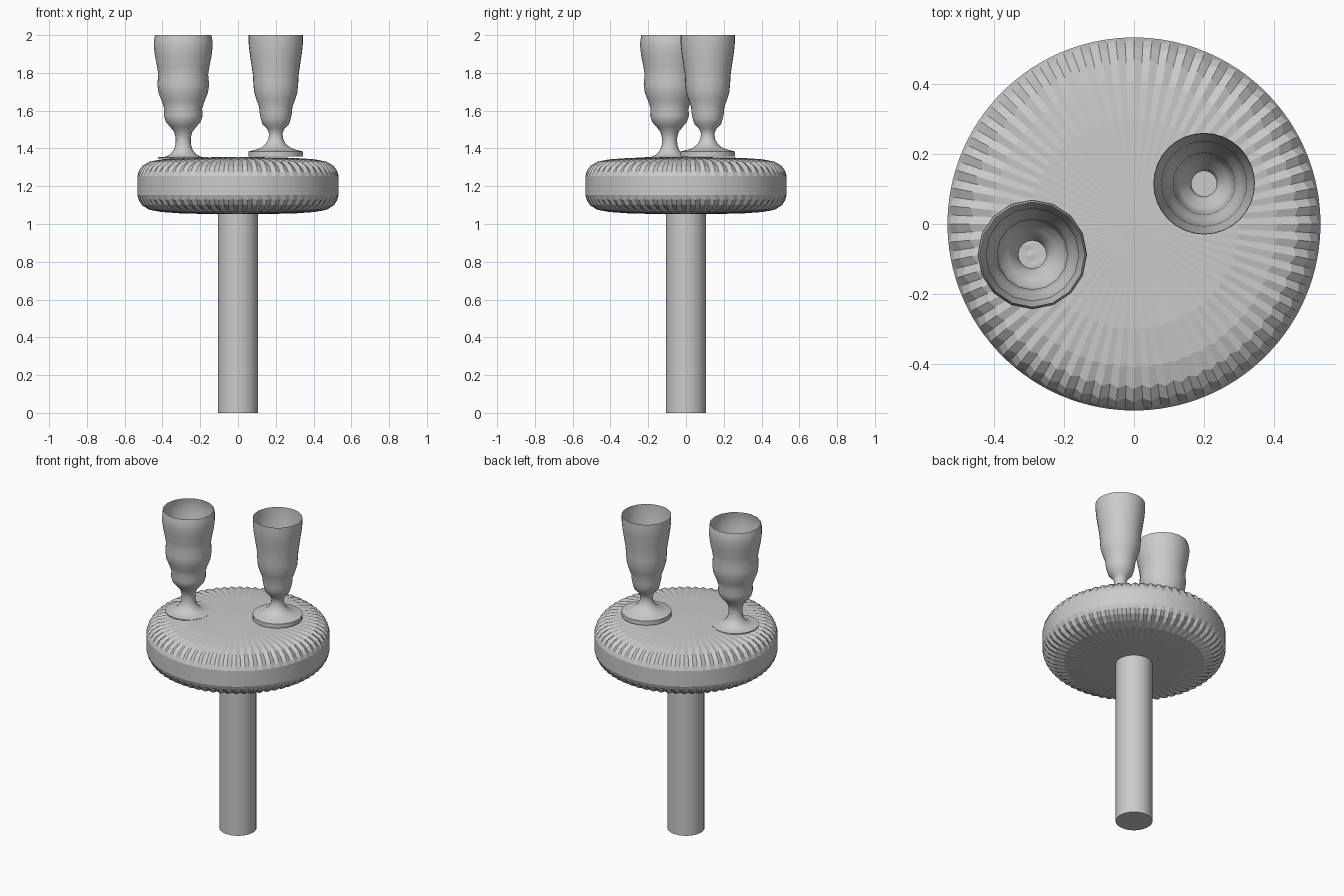
import bpy, bmesh, math

if "Cube" in bpy.data.objects:
    bpy.data.objects.remove(bpy.data.objects["Cube"])

grey = bpy.data.materials.new("plain grey")
grey.diffuse_color = (0.6, 0.6, 0.6, 1)
grey.use_nodes = True
grey.node_tree.nodes["Principled BSDF"].inputs["Base Color"].default_value = grey.diffuse_color


def lathe(name, profile, sides, centre=(0, 0), cap_top=False, angle=None, flute=None):
    """Revolve (radius, z) points from bottom to top; flute gives inward/height offsets per ring."""
    bm = bmesh.new()
    rings = []
    for j, (r, z) in enumerate(profile):
        ring = []
        for i in range(sides):
            a = 2 * math.pi * i / sides
            d = flute[j] if flute and i % 2 else 0
            sign = 1 if z > 1.2 else -1
            ring.append(bm.verts.new((centre[0] + (r - d) * math.cos(a),
                                      centre[1] + (r - d) * math.sin(a),
                                      z - sign * d * 0.6)))
        rings.append(ring)
    for lo, hi in zip(rings, rings[1:]):
        for i in range(sides):
            k = (i + 1) % sides
            bm.faces.new((lo[i], lo[k], hi[k], hi[i]))
    bm.faces.new(rings[0][::-1])
    if cap_top:
        bm.faces.new(rings[-1])
    mesh = bpy.data.meshes.new(name)
    bm.to_mesh(mesh)
    bm.free()
    mesh.materials.append(grey)
    for p in mesh.polygons:
        p.use_smooth = angle is not None
    if angle is not None:
        mesh.set_sharp_from_angle(angle=math.radians(angle))
    obj = bpy.data.objects.new(name, mesh)
    bpy.context.collection.objects.link(obj)
    return obj


# central post
lathe("table_post", [(0.107, 0), (0.107, 1.08)], 32, cap_top=True, angle=40)

# cushion-shaped top with fluted shoulders and a plain rim band
half = [(0.532, 0.05), (0.526, 0.075), (0.508, 0.104), (0.47, 0.127),
        (0.41, 0.139), (0.30, 0.147), (0.02, 0.153)]
depth = [0, 0.006, 0.010, 0.010, 0.006, 0.001, 0]
profile = [(r, 1.203 - h) for r, h in reversed(half)] + [(r, 1.203 + h) for r, h in half]
lathe("table_top", profile, 128, cap_top=True, flute=depth[::-1] + depth)

# left goblet: thin flat foot, bulging bowl, open at the top
left_goblet = [(0.137, 1.348), (0.137, 1.353), (0.098, 1.355), (0.07, 1.368),
               (0.05, 1.392), (0.041, 1.42), (0.04, 1.455), (0.048, 1.487),
               (0.07, 1.515), (0.092, 1.54), (0.103, 1.575), (0.1, 1.61),
               (0.113, 1.65), (0.131, 1.695), (0.137, 1.74), (0.132, 1.79),
               (0.138, 1.83), (0.15, 1.89), (0.156, 1.94), (0.155, 1.97), (0.149, 2.0)]
lathe("left_goblet", left_goblet, 16, (-0.29, -0.087), angle=45)

# right goblet: thick foot, slimmer bowl, open at the top
right_goblet = [(0.145, 1.357), (0.145, 1.384), (0.115, 1.391), (0.08, 1.402),
                (0.052, 1.425), (0.038, 1.452), (0.036, 1.48), (0.046, 1.505),
                (0.071, 1.53), (0.08, 1.56), (0.086, 1.59), (0.088, 1.62),
                (0.103, 1.66), (0.115, 1.70), (0.119, 1.75), (0.121, 1.79),
                (0.13, 1.85), (0.139, 1.91), (0.144, 1.96), (0.144, 2.0)]
lathe("right_goblet", right_goblet, 32, (0.2, 0.115), angle=45)
